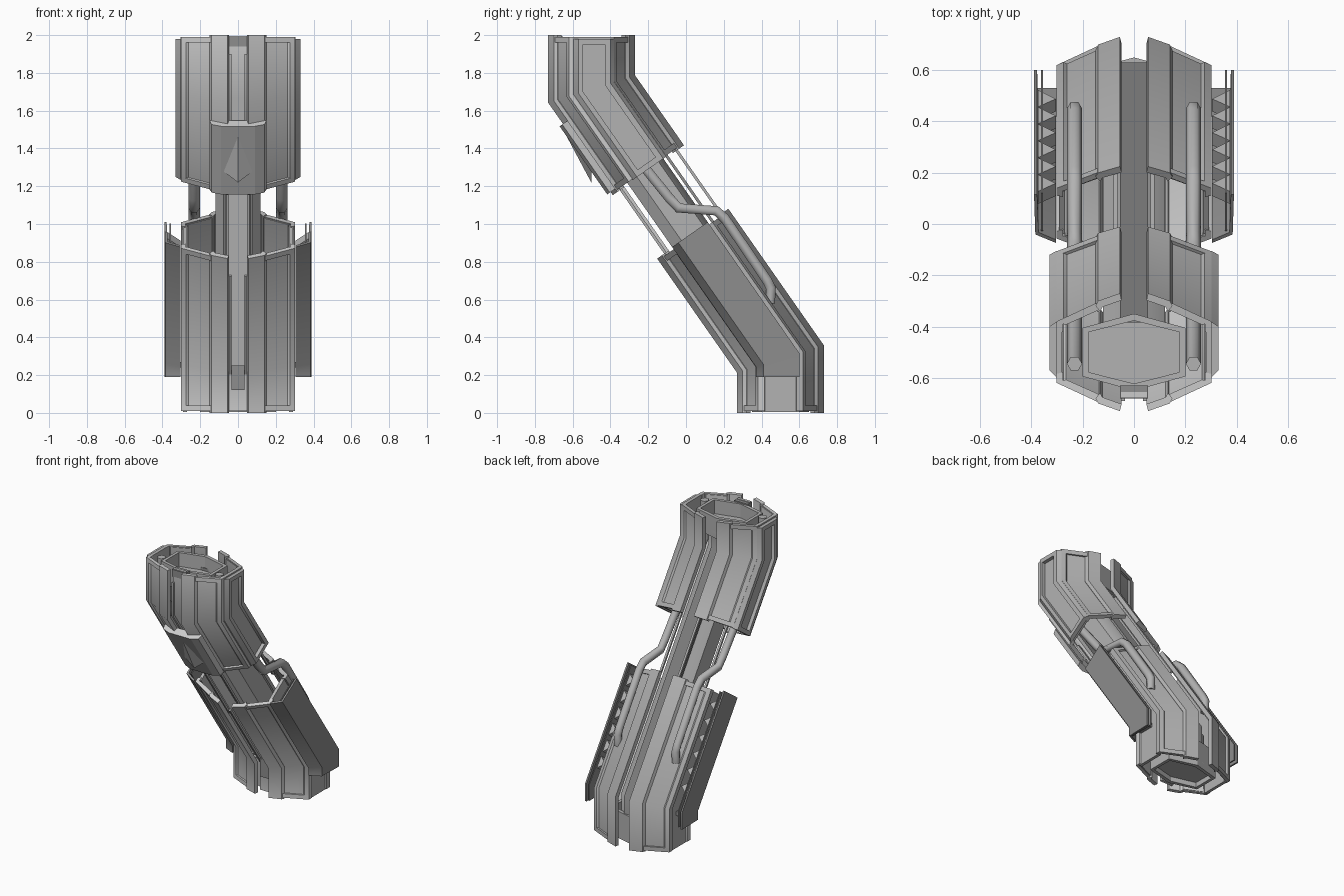
import bpy, bmesh, math
from mathutils import Vector

if "Cube" in bpy.data.objects:
    bpy.data.objects.remove(bpy.data.objects["Cube"])

# Centre line: vertical, 35 degree slant, vertical (s = distance along it)
PATH = [(0.5, 0.0), (0.5, 0.285), (-0.5, 1.715), (-0.5, 2.0)]
SLANT = math.hypot(1.0, 1.43)
DY, DZ = -1.0 / SLANT, 1.43 / SLANT
B1, B2 = 0.285, 0.285 + SLANT
END = B2 + 0.285
MITRE = math.tan(math.acos(DZ) / 2)


def steel(name, v):
    m = bpy.data.materials.new(name)
    m.diffuse_color = (v, v, v, 1)
    m.use_nodes = True
    m.node_tree.nodes["Principled BSDF"].inputs["Base Color"].default_value = m.diffuse_color
    return m


LIGHT, MID, DARK = steel("light_steel", 0.95), steel("mid_steel", 0.45), steel("dark_steel", 0.27)


def place(x, o, s):
    """Point at side offset x, depth offset o (+ is back), distance s."""
    if abs(s - B1) < 1e-6 or abs(s - B2) < 1e-6:
        y, z = PATH[1] if abs(s - B1) < 1e-6 else PATH[2]
        return Vector((x, y + o, z + o * MITRE))
    if s < B1:
        return Vector((x, 0.5 + o, s))
    if s > B2:
        return Vector((x, -0.5 + o, 1.715 + s - B2))
    t = s - B1
    return Vector((x, 0.5 + t * DY + o * DZ, 0.285 + t * DZ - o * DY))


def finish(name, bm, mat, angle=38):
    bmesh.ops.recalc_face_normals(bm, faces=bm.faces)
    me = bpy.data.meshes.new(name)
    bm.to_mesh(me)
    bm.free()
    for p in me.polygons:
        p.use_smooth = True
    me.set_sharp_from_angle(angle=math.radians(angle))
    me.materials.append(mat)
    ob = bpy.data.objects.new(name, me)
    bpy.context.collection.objects.link(ob)
    return ob


def sweep(name, parts, mat, mirror=True, angle=38):
    """Sweep closed (x, o) profiles along the bent centre line."""
    bm = bmesh.new()
    for prof, s0, s1 in parts:
        stations = [s0] + [b for b in (B1, B2) if s0 < b < s1] + [s1]
        for sx in ((1, -1) if mirror else (1,)):
            rings = [[bm.verts.new(place(sx * x, o, s)) for x, o in prof] for s in stations]
            n = len(prof)
            for a, b in zip(rings, rings[1:]):
                for i in range(n):
                    bm.faces.new((a[i], a[(i + 1) % n], b[(i + 1) % n], b[i]))
            bm.faces.new(rings[0])
            bm.faces.new(rings[-1])
    return finish(name, bm, mat, angle)


def strip(pts, k=0.88):
    """Give an open outline thickness towards the centre."""
    return pts + [(x * k, o * k) for x, o in reversed(pts)]


def rect(x0, x1, o0, o1):
    return [(x0, o0), (x1, o0), (x1, o1), (x0, o1)]


# Armour shells: ridge, recessed plate, outer edge and end bands
for seg, s0, s1 in (("lower", 0.0, 1.095), ("upper", 1.505, END)):
    for side, f, mat in (("front", -1, LIGHT), ("back", 1, MID)):
        flip = lambda pts: [(x, f * o) for x, o in pts]
        ridge = strip(flip([(0.055, 0.23), (0.14, 0.2), (0.15, 0.18)]))
        plate = strip(flip([(0.14, 0.18), (0.285, 0.115)]), 0.93)
        edge = strip(flip([(0.275, 0.132), (0.302, 0.12), (0.302, 0.085)]), 0.92)
        band = strip(flip([(0.14, 0.195), (0.302, 0.12)]), 0.9)
        sweep(f"{seg}_{side}_shell", [
            (ridge, s0, s1), (plate, s0 + 0.015, s1 - 0.015), (edge, s0 + 0.01, s1 - 0.01),
            (band, s0 + 0.01, s0 + 0.04), (band, s1 - 0.04, s1 - 0.01)], mat)

# Side panels
sweep("lower_side_panel", [(rect(0.27, 0.292, -0.1, 0.1), 0.005, 1.08)], MID)
sweep("upper_side_panel", [
    (rect(0.28, 0.305, -0.1, 0.1), 1.52, END - 0.01),
    ([(0.30, -0.1), (0.33, -0.07), (0.33, -0.045), (0.30, -0.045)], 1.51, END - 0.02),
    ([(0.30, 0.12), (0.33, 0.1), (0.33, 0.07), (0.30, 0.07)], 1.51, END - 0.02),
    (rect(0.30, 0.33, -0.07, 0.1), 1.51, 1.54),
    (rect(0.30, 0.33, -0.07, 0.1), END - 0.05, END - 0.02)], MID)

# Inner column and the front and back spines in the centre groove
sweep("inner_column", [([(0.12, -0.07), (0.12, 0.07), (0.06, 0.10), (-0.06, 0.10),
                         (-0.12, 0.07), (-0.12, -0.07), (-0.06, -0.13), (0.06, -0.13)],
                        0.06, END - 0.14)], MID, False)
sweep("front_spine", [(rect(-0.05, 0.05, -0.175, -0.155), 0.01, END - 0.005)], LIGHT, False)
sweep("back_spine", [(rect(-0.055, 0.055, 0.115, 0.13), 0.01, END - 0.1)], DARK, False)
sweep("groove_rails", [(rect(0.035, 0.05, -0.19, -0.17), 0.3, 0.95),
                       (rect(0.035, 0.05, -0.19, -0.17), 1.75, END - 0.1),
                       (rect(0.065, 0.08, 0.175, 0.19), 0.9, 1.75),
                       (rect(0.065, 0.08, -0.185, -0.17), 0.9, 1.75)], MID)
sweep("groove_clips", [(rect(-0.035, 0.035, -0.20, -0.17), 0.12, 0.25),
                       (rect(-0.055, 0.055, -0.18, -0.13), END - 0.06, END - 0.01)], DARK, False)

# Hexagonal end sockets with a floor
hexa = [(0, 0.15), (0.2, 0.095), (0.2, -0.095), (0, -0.15)]
ring = hexa + [(x * 0.89, o * 0.82) for x, o in reversed(hexa)]
floor = hexa + [(-0.2, -0.095), (-0.2, 0.095)]
sweep("socket_walls", [(ring, 0.005, 0.2), (ring, END - 0.17, END - 0.02)], MID)
sweep("socket_floors", [(floor, 0.04, 0.06), (floor, END - 0.14, END - 0.12)], MID, False)

# Side wings on the lower half
sweep("side_wing", [([(0.305, -0.13), (0.385, -0.09), (0.39, 0.1), (0.378, 0.1),
                      (0.372, -0.08), (0.305, -0.115)], 0.19, 1.10),
                    (rect(0.29, 0.385, -0.08, 0.03), 0.24, 0.27),
                    (rect(0.355, 0.362, -0.08, 0.1), 0.2, 1.09)], DARK)

# Saw teeth inside the wings
bm = bmesh.new()
for sx in (1, -1):
    for i in range(6):
        s = 0.36 + i * 0.115
        tri = [(0.375, s), (0.375, s + 0.115), (0.305, s + 0.06)]
        lo = [bm.verts.new(place(sx * x, 0.02, t)) for x, t in tri]
        hi = [bm.verts.new(place(sx * x, 0.08, t)) for x, t in tri]
        bm.faces.new(lo)
        bm.faces.new(hi)
        for k in range(3):
            j = (k + 1) % 3
            bm.faces.new((lo[k], lo[j], hi[j], hi[k]))
finish("wing_teeth", bm, MID)

# Front plate on the upper half with its pointed fin
sweep("front_plate", [([(-0.15, -0.20), (-0.14, -0.235), (-0.09, -0.252), (0.09, -0.252),
                        (0.14, -0.235), (0.15, -0.20)], B1 + 1.24, B1 + 1.68)], LIGHT, False, 15)
bm = bmesh.new()
v = [bm.verts.new(place(x, o, B1 + s)) for x, o, s in
     ((0, -0.25, 1.63), (0.08, -0.25, 1.39), (-0.08, -0.25, 1.39), (0, -0.285, 1.34))]
for a, b, c in ((0, 1, 2), (0, 1, 3), (0, 2, 3), (1, 2, 3)):
    bm.faces.new((v[a], v[b], v[c]))
finish("front_fin", bm, LIGHT)

# Side pipes: inside the upper half, kinking out over the lower back shell
for label, sx in (("right", 1), ("left", -1)):
    pts = [place(0, -0.045, s) for s in (END - 0.02, B2)]
    pts += [Vector((0, y, z)) for y, z in ((-0.09, 1.14), (-0.04, 1.085), (0.16, 1.07),
                                           (0.205, 1.03), (0.43, 0.70), (0.45, 0.66), (0.445, 0.58))]
    cu = bpy.data.curves.new(f"{label}_pipe", 'CURVE')
    cu.dimensions = '3D'
    cu.bevel_depth = 0.03
    cu.bevel_resolution = 1
    cu.use_fill_caps = True
    cu.materials.append(MID)
    sp = cu.splines.new('POLY')
    sp.points.add(len(pts) - 1)
    for p, q in zip(sp.points, pts):
        p.co = (sx * 0.232, q.y, q.z, 1)
    bpy.context.collection.objects.link(bpy.data.objects.new(f"{label}_pipe", cu))
